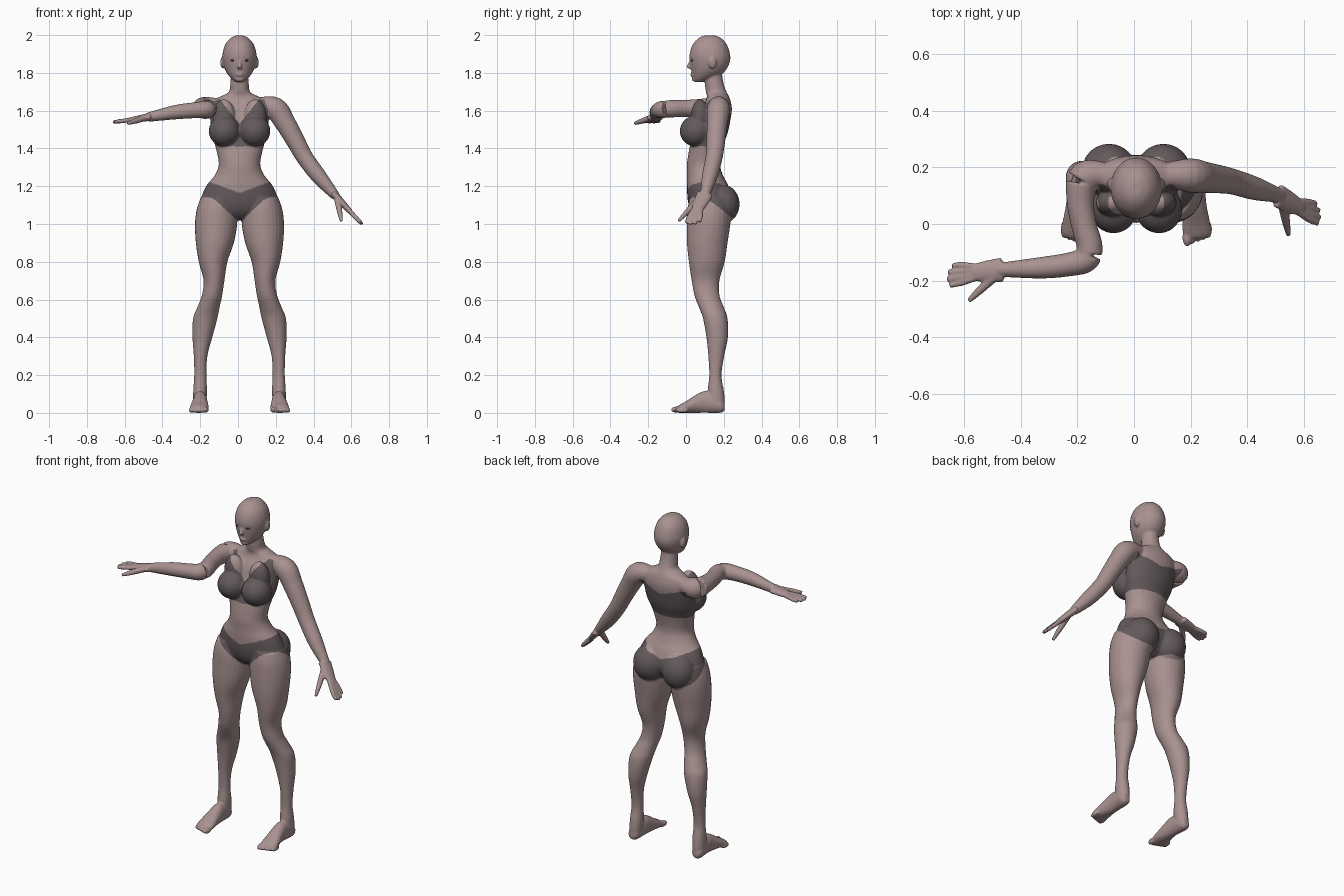
import bpy
import bmesh
import math
from mathutils import Vector, Matrix
from mathutils.geometry import intersect_point_line

start_cube = bpy.data.objects.get("Cube")
if start_cube:
    bpy.data.objects.remove(start_cube)

MID = 0.008  # the trunk sits slightly off the centre of the spread arms
SIDES = 28


def material(name, colour):
    mat = bpy.data.materials.new(name)
    mat.use_nodes = True
    mat.diffuse_color = (*colour, 1)
    shader = mat.node_tree.nodes["Principled BSDF"]
    shader.inputs["Base Color"].default_value = (*colour, 1)
    shader.inputs["Roughness"].default_value = 0.7
    return mat


skin = material("skin", (0.39, 0.285, 0.28))
cloth = material("dark cloth", (0.125, 0.1, 0.105))
eye_dark = material("eye dark", (0.1, 0.075, 0.075))


def spline(rows, steps=5):
    """Smoothly interpolate rows of numbers."""
    out = []
    for i in range(len(rows) - 1):
        a, b, c, d = (rows[max(i - 1, 0)], rows[i], rows[i + 1],
                      rows[min(i + 2, len(rows) - 1)])
        for k in range(steps):
            t = k / steps
            out.append([q + t / 2 * (r - p + t * (2 * p - 5 * q + 4 * r - s
                        + t * (3 * (q - r) + s - p)))
                        for p, q, r, s in zip(a, b, c, d)])
    return out + [list(rows[-1])]


def loft(bm, rings):
    """Join rings given as (centre, half axis, other half axis) and cap the ends."""
    loops = []
    for centre, u, v in rings:
        angles = [math.tau * k / SIDES for k in range(SIDES)]
        loops.append([bm.verts.new(centre + u * math.cos(a) + v * math.sin(a))
                      for a in angles])
    for low, high in zip(loops, loops[1:]):
        for k in range(SIDES):
            n = (k + 1) % SIDES
            bm.faces.new((low[k], low[n], high[n], high[k]))
    bm.faces.new(loops[0][::-1])
    bm.faces.new(loops[-1])


def stack(bm, rows, along="z", side=1):
    """Rows are: position, x from, x to, then the span on the remaining axis."""
    rings = []
    for pos, xa, xb, lo, hi in spline(rows):
        x, m = MID + side * (xa + xb) / 2, (lo + hi) / 2
        u, half = Vector(((xb - xa) / 2, 0, 0)), (hi - lo) / 2
        if along == "z":
            rings.append((Vector((x, m, pos)), u, Vector((0, half, 0))))
        else:
            rings.append((Vector((x, pos, m)), u, Vector((0, 0, half))))
    loft(bm, rings)


def tube(bm, rows, wide=1, ref=(0, 1, 0)):
    """Rows are x, y, z, radius; wide stretches the section along ref."""
    pts = spline(rows)
    rings = []
    for i, (x, y, z, r) in enumerate(pts):
        t = Vector(pts[min(i + 1, len(pts) - 1)][:3]) - Vector(pts[max(i - 1, 0)][:3])
        t.normalize()
        u = Vector(ref) - t * t.dot(Vector(ref))
        if u.length < 0.3:
            u = Vector((0, 0, 1)).cross(t)
        u.normalize()
        rings.append((Vector((x, y, z)), u * r * wide, t.cross(u) * r))
    loft(bm, rings)


def ball(bm, centre, radii):
    place = Matrix.Translation(centre) @ Matrix.Diagonal((*radii, 1))
    bmesh.ops.create_uvsphere(bm, u_segments=24, v_segments=16, radius=1, matrix=place)


def hand(bm, wrist, knuckle, tip, thumb):
    """Flat palm, four spread fingers, and a thumb on the -y side."""
    wrist, knuckle, tip, thumb = map(Vector, (wrist, knuckle, tip, thumb))
    palm = wrist.lerp(knuckle, 0.55)
    tube(bm, [(*wrist, 0.021), (*palm, 0.018), (*knuckle, 0.014)], 2.1)
    across = Vector((0, -1, 0))
    for i, length in zip((-1.5, -0.5, 0.5, 1.5), (0.8, 0.97, 1, 0.9)):
        base = knuckle + across * i * 0.018
        end = base.lerp(tip + across * i * 0.024, length)
        tube(bm, [(*palm.lerp(base, 0.7), 0.012), (*base.lerp(end, 0.5), 0.012), (*end, 0.009)])
    root = wrist.lerp(knuckle, 0.2) + across * 0.015
    tube(bm, [(*root, 0.018), (*root.lerp(thumb, 0.55), 0.015), (*thumb, 0.009)])


bm = bmesh.new()

# Neck and trunk: height, half width, front, back
trunk = [(1.80, .045, .10, .19), (1.74, .049, .10, .20), (1.70, .056, .105, .215),
         (1.68, .09, .11, .225), (1.655, .138, .105, .235), (1.61, .155, .08, .243),
         (1.55, .155, .06, .235), (1.48, .148, .04, .22), (1.41, .128, .02, .195),
         (1.32, .110, .005, .18), (1.26, .13, .005, .195), (1.20, .177, .005, .225),
         (1.12, .205, .01, .245), (1.06, .17, .03, .22), (1.02, .07, .07, .17)]
stack(bm, [(z, -w, w, f, b) for z, w, f, b in trunk])

# Head: height, half width, front, back
head = [(1.999, .016, .10, .15), (1.985, .047, .068, .185), (1.95, .076, .035, .216),
        (1.90, .09, .019, .233), (1.86, .089, .021, .233), (1.82, .078, .027, .215),
        (1.79, .061, .031, .185), (1.77, .043, .036, .14), (1.752, .022, .048, .09)]
stack(bm, [(z, -w, w, f, b) for z, w, f, b in head])

# Nose and lips
tube(bm, [(MID, .03, 1.872, .008), (MID, .02, 1.845, .010), (MID, .012, 1.825, .013)])
ball(bm, (MID, .033, 1.79), (.02, .011, .009))
ball(bm, (MID, .045, 1.767), (.024, .014, .014))

# Leg: height, inner, outer, front, back
leg = [(1.14, .03, .205, .02, .23), (1.08, .015, .226, .008, .24), (1.0, .012, .236, .005, .235),
       (.9, .03, .231, .005, .22), (.8, .064, .216, .015, .205), (.7, .08, .19, .03, .177),
       (.62, .092, .2, .045, .178), (.56, .105, .223, .068, .2), (.5, .117, .246, .09, .22),
       (.4, .144, .249, .108, .222), (.3, .17, .242, .118, .202), (.2, .175, .24, .123, .188),
       (.12, .172, .245, .115, .2), (.06, .175, .245, .12, .205), (.02, .18, .24, .13, .2)]
# Foot: depth, inner, outer, bottom, top
foot = [(.205, .195, .23, .012, .05), (.18, .178, .245, 0, .08), (.11, .172, .245, 0, .115),
        (.06, .168, .25, 0, .1), (0, .163, .262, 0, .062), (-.035, .165, .262, 0, .042),
        (-.05, .18, .245, .005, .032)]
for side in (-1, 1):
    stack(bm, leg, side=side)
    stack(bm, foot, "y", side)
    for toe in range(5):
        size = 0.017 if toe == 0 else 0.012
        ball(bm, (MID + side * (0.18 + 0.019 * toe), -0.048 + 0.007 * toe, size),
             (size, 0.032, size))
    # Ears, bust, seat
    ball(bm, (MID + side * .089, .14, 1.855), (.013, .022, .032))
    ball(bm, (MID + side * .08, .052, 1.492), (.083, .085, .082))
    ball(bm, (MID + side * .083, .075, 1.57), (.06, .048, .09))
    ball(bm, (MID + side * .096, .19, 1.105), (.096, .094, .105))

# Arms: x, y, z, radius
left_arm = [(.10, .175, 1.63, .04), (.195, .172, 1.612, .06), (.25, .165, 1.535, .055),
            (.31, .157, 1.43, .049), (.355, .148, 1.35, .045), (.43, .125, 1.25, .041),
            (.515, .1, 1.15, .025)]
right_arm = [(-.09, .175, 1.625, .04), (-.172, .165, 1.615, .059), (-.19, .09, 1.615, .049),
             (-.178, 0, 1.612, .045), (-.157, -.08, 1.61, .046), (-.17, -.125, 1.606, .046),
             (-.23, -.143, 1.602, .042), (-.33, -.155, 1.592, .038), (-.475, -.162, 1.566, .025)]
tube(bm, left_arm)
tube(bm, right_arm)
hand(bm, (.508, .1, 1.158), (.592, .055, 1.068), (.658, .035, .998), (.547, -.04, 1.015))
hand(bm, (-.465, -.162, 1.567), (-.572, -.172, 1.55), (-.662, -.183, 1.54), (-.585, -.272, 1.532))

# Fuse all parts into one smooth skin
bmesh.ops.recalc_face_normals(bm, faces=bm.faces)
mesh = bpy.data.meshes.new("body")
bm.to_mesh(mesh)
bm.free()
body = bpy.data.objects.new("body", mesh)
bpy.context.collection.objects.link(body)
remesh = body.modifiers.new("fuse", "REMESH")
remesh.mode = "VOXEL"
remesh.voxel_size = 0.0052
soften = body.modifiers.new("soften", "SMOOTH")
soften.factor = 0.5
soften.iterations = 6
fused = bpy.data.meshes.new_from_object(body.evaluated_get(bpy.context.evaluated_depsgraph_get()))
body.modifiers.clear()
body.data = fused
fused.materials.clear()
fused.materials.append(skin)
fused.materials.append(cloth)


def on_arm(p):
    for path in (left_arm, right_arm):
        for a, b in zip(path[1:], path[2:]):
            a, b = Vector(a[:3]), Vector(b[:3])
            near, t = intersect_point_line(p, a, b)
            if (a.lerp(b, min(max(t, 0), 1)) - p).length < 0.062:
                return True
    return False


def is_top(p):
    x = abs(p.x - MID)
    if not 1.41 < p.z < 1.68 or x > 0.18:
        return False
    if p.y > 0.14:
        inside = p.z < 1.56 + 0.3 * x
    else:
        inside = p.z < 1.53 + 1.25 * x and x < 0.17 - max(p.z - 1.55, 0) * 0.35
    return inside and not on_arm(p)


def is_briefs(p):
    x = abs(p.x - MID)
    if x > 0.26 or p.z > 1.25:
        return False
    fall = min(max(1 - p.y / 0.27, 0), 1)
    return 1.02 + 0.95 * max(x - 0.01, 0) * fall < p.z < 1.165 + 0.36 * min(x, 0.18)


for face in fused.polygons:
    face.use_smooth = True
    face.material_index = int(is_top(face.center) or is_briefs(face.center))

# Eyes
for side, name in ((-1, "right_eye"), (1, "left_eye")):
    bm = bmesh.new()
    ball(bm, (MID + side * .033, .0345, 1.866), (.014, .009, .006))
    mesh = bpy.data.meshes.new(name)
    bm.to_mesh(mesh)
    bm.free()
    for face in mesh.polygons:
        face.use_smooth = True
    mesh.materials.append(eye_dark)
    bpy.context.collection.objects.link(bpy.data.objects.new(name, mesh))
